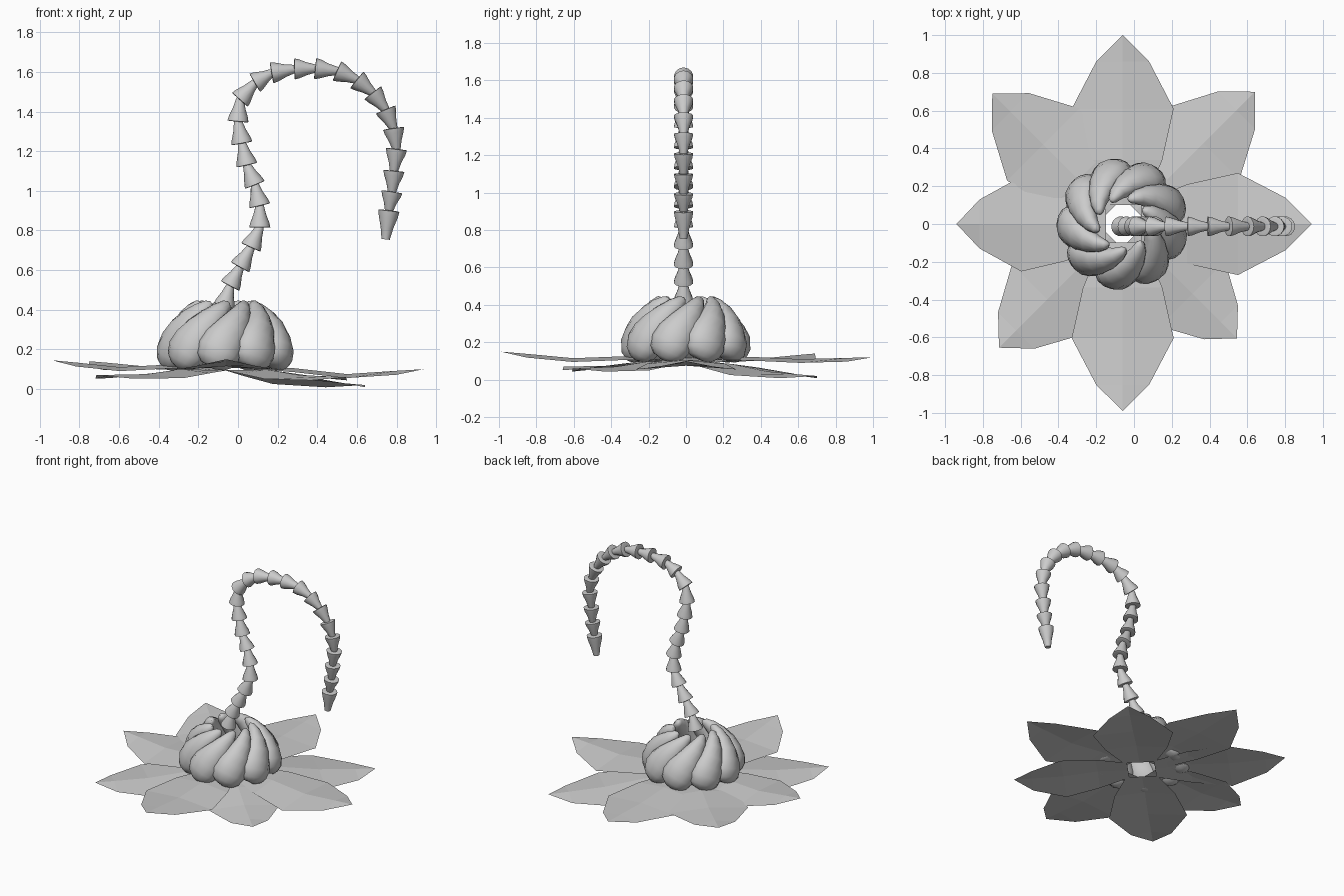
import bpy
from math import sin, cos, radians, pi
from mathutils import Vector

if "Cube" in bpy.data.objects:
    bpy.data.objects.remove(bpy.data.objects["Cube"])

CX = -0.06          # plant axis
SIDES = 14


def make(name, verts, faces, smooth=True):
    me = bpy.data.meshes.new(name)
    me.from_pydata([tuple(v) for v in verts], [], faces)
    me.update()
    ob = bpy.data.objects.new(name, me)
    bpy.context.collection.objects.link(ob)
    if smooth:
        bpy.ops.object.select_all(action='DESELECT')
        ob.select_set(True)
        bpy.context.view_layer.objects.active = ob
        bpy.ops.object.shade_smooth_by_angle(angle=radians(50))
    return ob


def add_rings(verts, faces, rings):
    """Skin a list of (centre, axis_u, axis_v) ellipses into a closed tube."""
    s = len(verts)
    for c, u, v in rings:
        for k in range(SIDES):
            a = 2 * pi * k / SIDES
            verts.append(c + u * cos(a) + v * sin(a))
    for i in range(len(rings) - 1):
        for k in range(SIDES):
            a, b = s + i * SIDES + k, s + i * SIDES + (k + 1) % SIDES
            faces.append((a, b, b + SIDES, a + SIDES))
    e = s + (len(rings) - 1) * SIDES
    faces.append(tuple(range(s + SIDES - 1, s - 1, -1)))
    faces.append(tuple(range(e, e + SIDES)))


# Flat folded leaves: angle, length, tip height, middle height
leaves = [(0, 1.0, .10, .075), (90, 1.0, .12, .11), (180, .88, .145, .11),
          (270, .99, .15, .115), (45, .99, .02, .045), (135, .976, .14, .115),
          (225, .926, .07, .075), (315, .856, .06, .07)]
for n, (ang, L, zt, zm) in enumerate(leaves):
    d = Vector((cos(radians(ang)), sin(radians(ang)), 0))
    s = Vector((-d.y, d.x, 0))
    base = .105 if n < 4 else .095
    rows = [(.10, .11, base), (.34, .21, (base + zm) / 2 + .015),
            (.61, .27, zm), (.86, .14, (zm + 2 * zt) / 3)]
    verts, faces = [], []
    for r, w, z in rows:
        for side in (-1, 0, 1):
            drop = .02 * abs(side) if r > .3 else 0
            verts.append(Vector((CX, 0, z - drop)) + d * r * L + s * w * side * min(1, L + .05))
    verts.append(Vector((CX, 0, zt)) + d * L)
    for i in range(3):
        for j in range(2):
            a = i * 3 + j
            faces.append((a, a + 3, a + 4, a + 1))
    faces += [(9, 12, 10), (10, 12, 11)]
    for v in verts:
        v.z = max(v.z, 0)
    make(f"leaf_{n + 1}", verts, faces, smooth=False)

# Nine swirling teardrop lobes: radius from axis, twist, height, half width, half depth
lobe = [(.285, -5, .108, .02, .02), (.285, -4, .118, .065, .045), (.277, -2, .145, .097, .075),
        (.265, 2, .19, .113, .088), (.247, 8, .24, .108, .085), (.225, 17, .295, .09, .074),
        (.195, 28, .35, .068, .057), (.165, 40, .395, .047, .04),
        (.14, 51, .425, .028, .024), (.13, 55, .435, .01, .008)]
for n in range(9):
    a0 = 20 + 40 * n
    pts = []
    for r, t, z, w, dp in lobe:
        a = radians(a0 + t)
        pts.append(Vector((CX + r * cos(a), r * sin(a), z)))
    rings = []
    for i, (r, t, z, w, dp) in enumerate(lobe):
        tan = (pts[min(i + 1, len(pts) - 1)] - pts[max(i - 1, 0)]).normalized()
        a = radians(a0 + t)
        out = Vector((cos(a), sin(a), 0))
        out = (out - tan * out.dot(tan)).normalized()
        rings.append((pts[i], out * dp, tan.cross(out) * w))
    verts, faces = [], []
    add_rings(verts, faces, rings)
    make(f"lobe_{n + 1}", verts, faces)

# Hooked stalk of stacked tapering joints, rim positions in x, z
path = [(-.07, .42), (-.04, .52), (.01, .615), (.065, .715), (.11, .815), (.11, .925),
        (.085, 1.03), (.045, 1.13), (.02, 1.24), (.0, 1.35), (.01, 1.46), (.085, 1.545),
        (.17, 1.595), (.285, 1.615), (.39, 1.617), (.50, 1.605), (.60, 1.56), (.68, 1.495),
        (.745, 1.41), (.785, 1.315), (.80, 1.21), (.787, 1.10), (.777, .995), (.762, .90),
        (.745, .755)]
profile = [(-.01, .036), (-.005, .047), (.01, .053), (.22, .048), (.6, .032), (1.0, .021), (1.1, .016)]
verts, faces = [], []
Y = Vector((0, 1, 0))
for i in range(len(path) - 1):
    p = Vector((path[i][0], -.013, path[i][1]))
    q = Vector((path[i + 1][0], -.013, path[i + 1][1]))
    side = Y.cross((q - p).normalized())
    last = i == len(path) - 2
    prof = profile[:-1] if last else profile
    add_rings(verts, faces, [(p + (q - p) * t, side * r, Y * r) for t, r in prof])
make("hooked_stalk", verts, faces)
